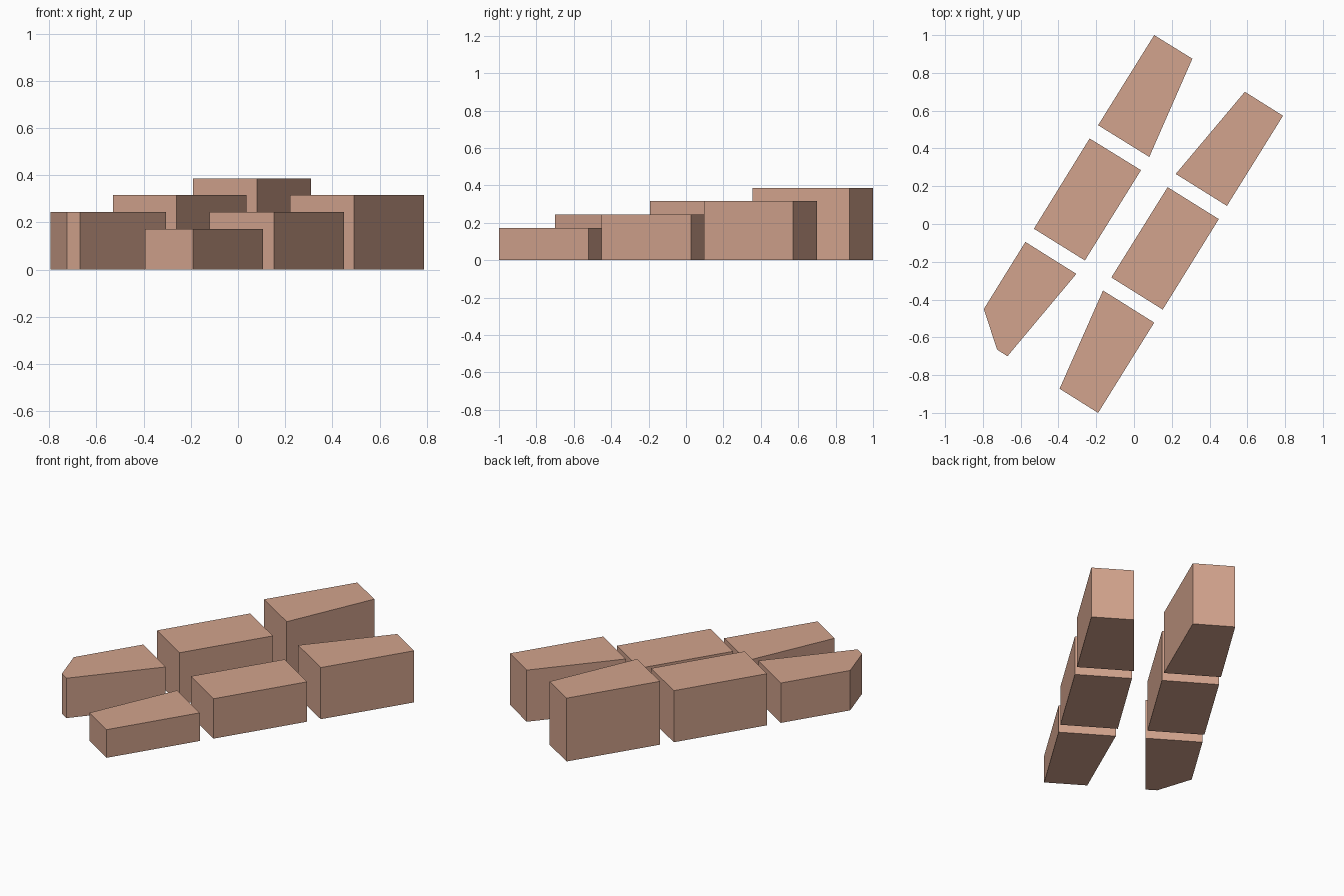
import bpy
import bmesh

if "Cube" in bpy.data.objects:
    bpy.data.objects.remove(bpy.data.objects["Cube"])

clay = bpy.data.materials.new("terracotta")
clay.diffuse_color = (0.645, 0.366, 0.266, 1)
clay.use_nodes = True
clay.node_tree.nodes["Principled BSDF"].inputs["Base Color"].default_value = clay.diffuse_color


def block(name, outline, height):
    """Extrude a counter-clockwise ground outline straight up."""
    bm = bmesh.new()
    base = bm.faces.new([bm.verts.new((x, y, 0)) for x, y in outline])
    top = bmesh.ops.extrude_face_region(bm, geom=[base], use_keep_orig=True)["geom"]
    bmesh.ops.translate(bm, vec=(0, 0, height),
                        verts=[v for v in top if isinstance(v, bmesh.types.BMVert)])
    bmesh.ops.recalc_face_normals(bm, faces=bm.faces[:])
    mesh = bpy.data.meshes.new(name)
    bm.to_mesh(mesh)
    bm.free()
    mesh.materials.append(clay)
    bpy.context.collection.objects.link(bpy.data.objects.new(name, mesh))


# Heights climb in equal steps toward the back
LOW, STEP = 0.172, 0.0717

# Left row, front to back
block("left_front_block", [(-0.67, -0.70), (-0.305, -0.264), (-0.575, -0.095),
                           (-0.795, -0.45), (-0.725, -0.665)], LOW + STEP)
block("left_middle_block", [(-0.26, -0.193), (0.037, 0.285),
                            (-0.235, 0.453), (-0.53, -0.025)], LOW + 2 * STEP)
block("left_back_block", [(0.081, 0.355), (0.309, 0.875),
                          (0.107, 1.0), (-0.19, 0.523)], LOW + 3 * STEP)

# Right row, front to back
block("right_front_block", [(-0.19, -1.0), (0.107, -0.522),
                            (-0.164, -0.352), (-0.394, -0.872)], LOW)
block("right_middle_block", [(0.152, -0.453), (0.449, 0.026),
                             (0.178, 0.195), (-0.12, -0.283)], LOW + STEP)
block("right_back_block", [(0.492, 0.096), (0.789, 0.573),
                           (0.587, 0.70), (0.221, 0.265)], LOW + 2 * STEP)
